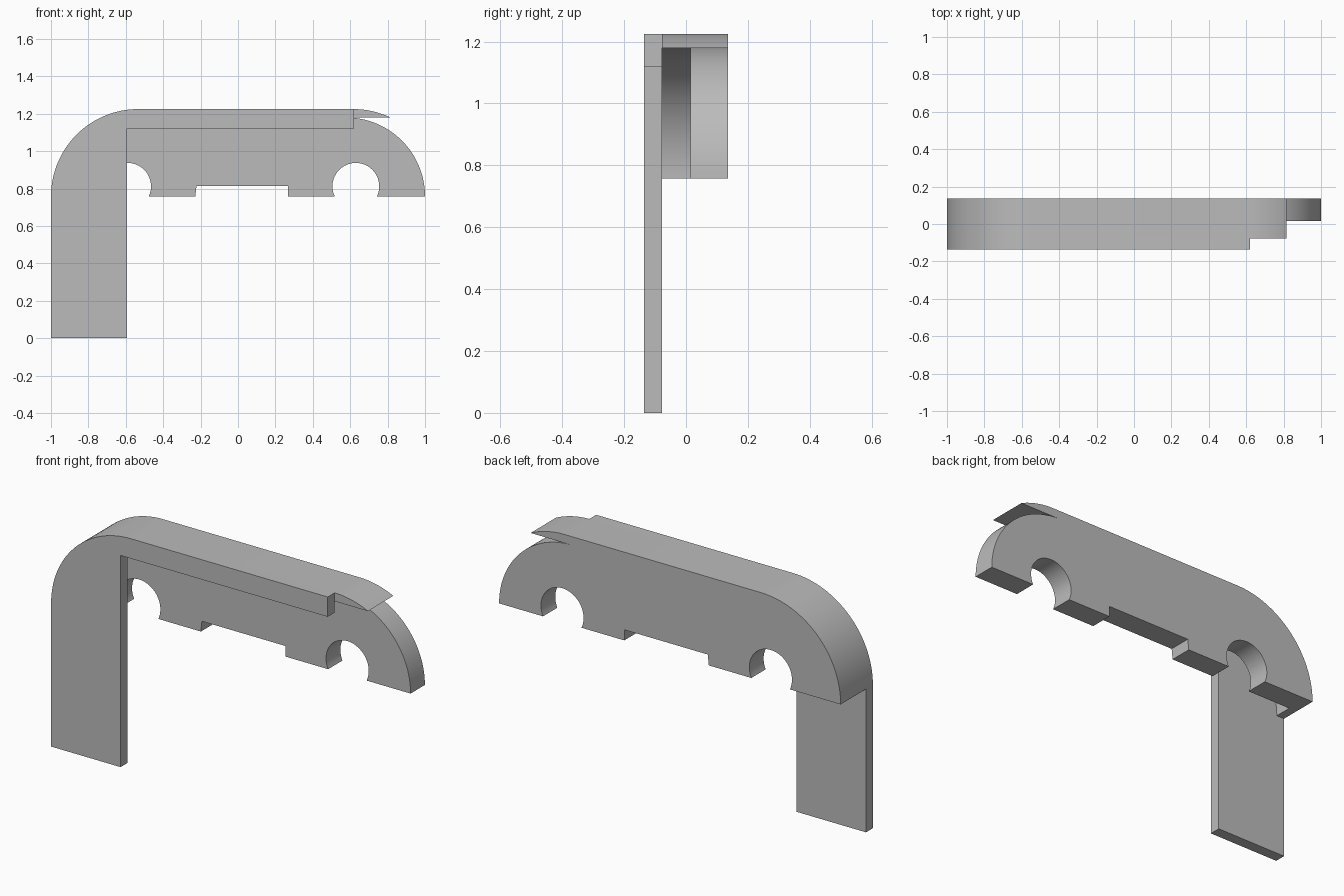
import bpy
import bmesh
from math import sin, cos, asin, radians, degrees

if "Cube" in bpy.data.objects:
    bpy.data.objects.remove(bpy.data.objects["Cube"], do_unlink=True)

grey = bpy.data.materials.new("plain grey")
grey.use_nodes = True
colour = (0.5, 0.5, 0.5, 1)
grey.diffuse_color = colour
grey.node_tree.nodes["Principled BSDF"].inputs["Base Color"].default_value = colour

# Shared dimensions
BASE, TOP, ROOF = 0.758, 1.225, 1.18
R_OUT, R_IN = TOP - BASE, ROOF - BASE
LEFT_X = R_OUT - 1          # centre of the rounded left corner
RIGHT_X = 1 - R_IN          # centre of the rounded right corner
FRONT, PLATE_BACK, WALL_FRONT, BACK = -0.135, -0.077, 0.015, 0.135


def arc(cx, cz, r, start, end, steps=32):
    """Points on a circle in the x-z plane, angles in degrees."""
    angles = [radians(start + (end - start) * i / steps) for i in range(steps + 1)]
    return [(cx + r * cos(a), cz + r * sin(a)) for a in angles]


def extrude(name, outline, y0, y1):
    """Solid made by pushing an x-z outline from y0 to y1."""
    bm = bmesh.new()
    face = bm.faces.new([bm.verts.new((x, y0, z)) for x, z in outline])
    result = bmesh.ops.extrude_face_region(bm, geom=[face])
    moved = [v for v in result["geom"] if isinstance(v, bmesh.types.BMVert)]
    bmesh.ops.translate(bm, verts=moved, vec=(0, y1 - y0, 0))
    bmesh.ops.recalc_face_normals(bm, faces=bm.faces)
    mesh = bpy.data.meshes.new(name)
    bm.to_mesh(mesh)
    bm.free()
    mesh.materials.append(grey)
    obj = bpy.data.objects.new(name, mesh)
    bpy.context.collection.objects.link(obj)
    bpy.ops.object.select_all(action="DESELECT")
    obj.select_set(True)
    bpy.context.view_layer.objects.active = obj
    bpy.ops.object.shade_smooth_by_angle(angle=radians(30))
    return obj


left_corner = arc(LEFT_X, BASE, R_OUT, 180, 90)
tip_angle = degrees(asin(R_IN / R_OUT))
lip = arc(0.615, BASE, R_OUT, 90, tip_angle, 12)   # overhanging pointed lip

# Front plate: tall leg with a narrow beam along the top
extrude("front_leg_and_beam",
        [(-1, 0)] + left_corner
        + [(0.62, TOP), (0.62, 1.12), (-0.593, 1.12), (-0.593, 0)],
        FRONT, PLATE_BACK)

# Thin curved shell and roof joining the front plate to the back wall
extrude("curved_roof_shell",
        left_corner + lip + arc(LEFT_X, BASE, R_IN, 90, 180),
        PLATE_BACK, WALL_FRONT)


# Round openings in the lower edge, traced from right to left
def opening(cx, cz=0.812, r=0.125):
    drop = degrees(asin((cz - BASE) / r))
    return arc(cx, cz, r, -drop, 180 + drop, 40)


# Back wall with two round openings and a shallow notch between them
extrude("back_wall",
        left_corner + lip + arc(RIGHT_X, BASE, R_IN, 90, 0)
        + opening(0.63)
        + [(0.267, BASE), (0.267, 0.814), (-0.222, 0.814), (-0.228, BASE)]
        + opening(-0.59),
        WALL_FRONT, BACK)
